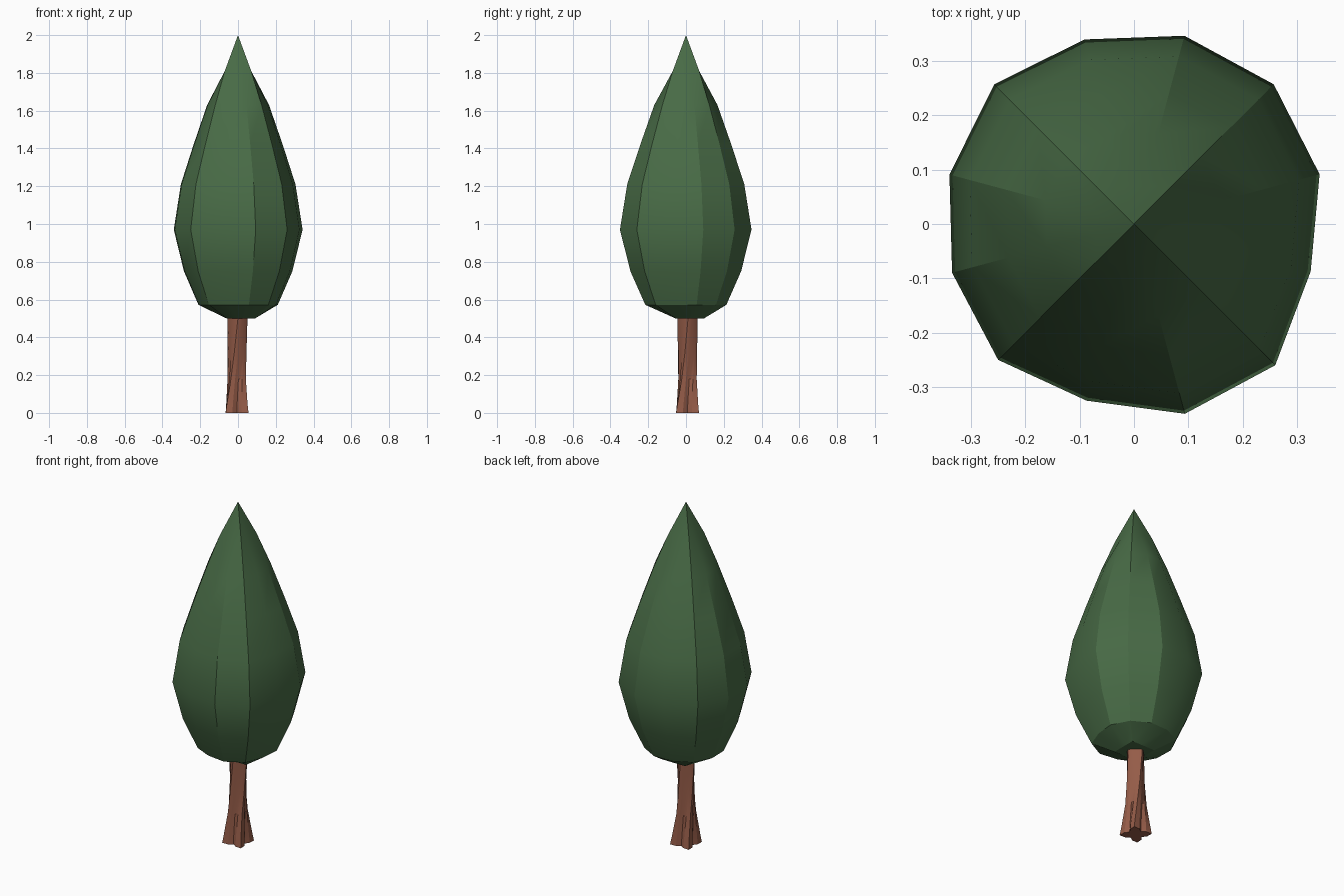
import bpy, math

if "Cube" in bpy.data.objects:
    bpy.data.objects.remove(bpy.data.objects["Cube"])

def material(name, rgb):
    m = bpy.data.materials.new(name)
    m.diffuse_color = (*rgb, 1)
    m.use_nodes = True
    m.node_tree.nodes["Principled BSDF"].inputs["Base Color"].default_value = m.diffuse_color
    return m

def loft(name, rings, mat, angle, apex=None):
    """Skin equal-sized rings, with a flat bottom and a flat or pointed top."""
    n = len(rings[0])
    verts = [p for r in rings for p in r]
    faces = [tuple(reversed(range(n)))]
    for k in range(len(rings) - 1):
        for i in range(n):
            j = (i + 1) % n
            faces.append((k*n + i, k*n + j, (k+1)*n + j, (k+1)*n + i))
    top = (len(rings) - 1) * n
    if apex:
        verts.append(apex)
        faces += [(top + i, top + (i + 1) % n, len(verts) - 1) for i in range(n)]
    else:
        faces.append(tuple(range(top, top + n)))
    me = bpy.data.meshes.new(name)
    me.from_pydata(verts, [], faces)
    me.materials.append(mat)
    ob = bpy.data.objects.new(name, me)
    bpy.context.collection.objects.link(ob)
    bpy.ops.object.select_all(action='DESELECT')
    ob.select_set(True)
    bpy.context.view_layer.objects.active = ob
    bpy.ops.object.shade_smooth_by_angle(angle=math.radians(angle))
    return ob

# Crown: twelve-sided teardrop, square at its bottom and under its tip
outline = [.354, .364, .359, .352, .364, .352, .347, .354, .337, .362, .368, .337]
angles = [math.radians(15 + 30 * i) for i in range(12)]

def round_ring(z, r):
    return [(r * w / .354 * math.cos(a), r * w / .354 * math.sin(a), z)
            for a, w in zip(angles, outline)]

def square_ring(z, half, cx=0, cy=0):
    ring = []
    for a in angles:
        c, s = math.cos(a), math.sin(a)
        r = half / max(abs(c), abs(s))
        ring.append((cx + r * c, cy + r * s, z))
    return ring

profile = [(.572, .218), (.75, .298), (.97, .354), (1.21, .315), (1.42, .245), (1.63, .170)]
crown = [square_ring(.5, .075, .015, .02)]
crown += [round_ring(z, r) for z, r in profile]
crown.append(square_ring(1.81, .07))
loft("crown", crown, material("leaf_green", (.065, .147, .061)), 25, (0, 0, 2))

# Trunk: four twisting ridges that flare into roots
# each row: height, radius, ridge depth, twist in degrees, centre x
trunk_rows = [(0, .064, .34, 45, -.005), (.05, .059, .30, 47, -.006),
              (.18, .049, .17, 58, -.007), (.32, .047, .12, 75, -.006),
              (.52, .049, .10, 95, -.003)]
trunk = []
for z, r, depth, twist, cx in trunk_rows:
    ring = []
    for i in range(16):
        t = math.tau * i / 16
        a = t + math.radians(twist)
        rr = r * (1 + depth * math.cos(4 * t))
        ring.append((cx + rr * math.cos(a), .008 + rr * math.sin(a), z))
    trunk.append(ring)
loft("trunk", trunk, material("bark_brown", (.30, .107, .065)), 25)
